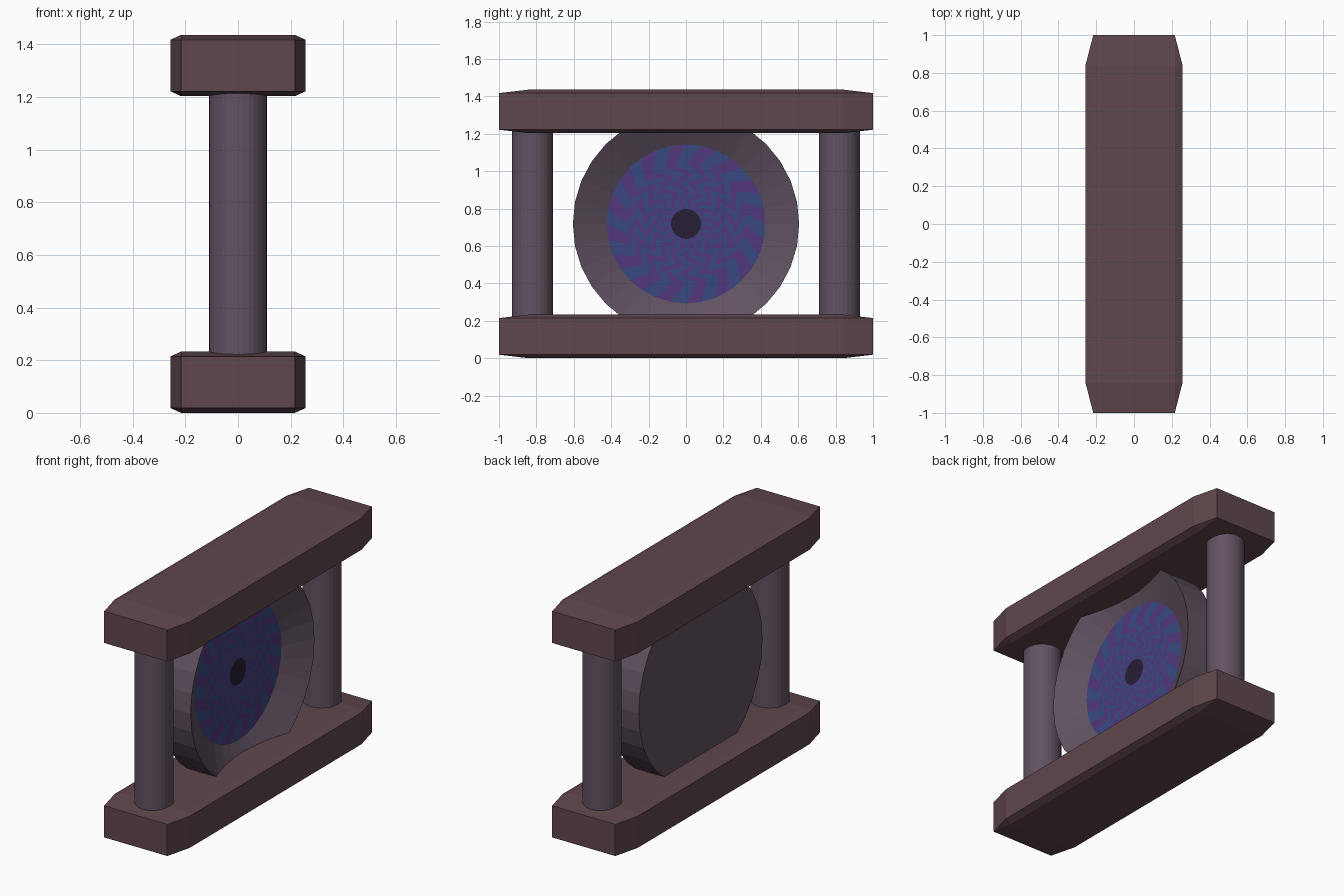
import bpy, bmesh, math
from mathutils import Matrix

if "Cube" in bpy.data.objects:
    bpy.data.objects.remove(bpy.data.objects["Cube"])

SIDES = 32
MID_Z = 0.718


def material(name, rgb):
    m = bpy.data.materials.new(name)
    m.diffuse_color = (*rgb, 1)
    m.use_nodes = True
    m.node_tree.nodes["Principled BSDF"].inputs["Base Color"].default_value = m.diffuse_color
    return m


BEAM = material("dark_red_stone", (0.115, 0.062, 0.072))
STONE = material("violet_stone", (0.12, 0.085, 0.12))
PURPLE = material("purple", (0.085, 0.038, 0.2))
BLUE = material("blue", (0.04, 0.066, 0.22))
PUPIL = material("dark_centre", (0.02, 0.013, 0.035))


def make_object(name, bm, mats):
    mesh = bpy.data.meshes.new(name)
    bm.to_mesh(mesh)
    bm.free()
    for m in mats:
        mesh.materials.append(m)
    ob = bpy.data.objects.new(name, mesh)
    bpy.context.collection.objects.link(ob)
    return ob


def ring(bm, x, r, twist=0.0):
    """Ring of vertices around the x axis; twist is in segments."""
    step = math.tau / SIDES
    return [bm.verts.new((x, r * math.cos((i + twist) * step),
                          MID_Z + r * math.sin((i + twist) * step)))
            for i in range(SIDES)]


def bridge(bm, a, b):
    return [bm.faces.new((a[i], b[i], b[(i + 1) % SIDES], a[(i + 1) % SIDES]))
            for i in range(SIDES)]


# Beams: chamfered cube stretched to length, so the chamfer is long at the ends
def beam(name, z):
    bm = bmesh.new()
    bmesh.ops.create_cube(bm, size=2)
    bmesh.ops.bevel(bm, geom=bm.edges[:], offset=0.16, segments=1,
                    affect='EDGES', profile=0.5)
    bm.transform(Matrix.Translation((0, 0, z)) @ Matrix.Diagonal((0.257, 1, 0.1165, 1)))
    make_object(name, bm, [BEAM])


beam("bottom_beam", 0.1165)
beam("top_beam", 1.3195)

# Round posts between the beams
for name, y in (("front_post", -0.82), ("back_post", 0.82)):
    bm = bmesh.new()
    bmesh.ops.create_cone(bm, cap_ends=True, segments=SIDES,
                          radius1=0.11, radius2=0.11, depth=1.04)
    bm.transform(Matrix.Translation((0, y, MID_Z)))
    make_object(name, bm, [STONE])

# Wheel: flat back, cylindrical rim, dished front
bm = bmesh.new()
back, front, dish = ring(bm, -0.1, 0.605), ring(bm, 0.1, 0.605), ring(bm, 0.0, 0.425)
bm.faces.new(back)
bridge(bm, back, front)
bridge(bm, front, dish)
bmesh.ops.recalc_face_normals(bm, faces=bm.faces[:])
if next(f for f in bm.faces if len(f.verts) == SIDES).normal.x > 0:
    bmesh.ops.reverse_faces(bm, faces=bm.faces[:])
make_object("wheel", bm, [STONE])

# Swirl disc: zigzag blades in alternating colours around a dark centre
bm = bmesh.new()
radii = (0.425, 0.32, 0.27, 0.22, 0.17, 0.125, 0.08)
twists = (0, 0.9, -0.9, 0.9, -0.9, 0.9, 0)
rings = [ring(bm, 0.0, r, t) for r, t in zip(radii, twists)]
for a, b in zip(rings, rings[1:]):
    for i, f in enumerate(bridge(bm, a, b)):
        f.material_index = i % 2
bm.faces.new(rings[-1]).material_index = 2
for f in bm.faces:
    f.normal_update()
    if f.normal.x < 0:
        f.normal_flip()
make_object("swirl_disc", bm, [PURPLE, BLUE, PUPIL])
